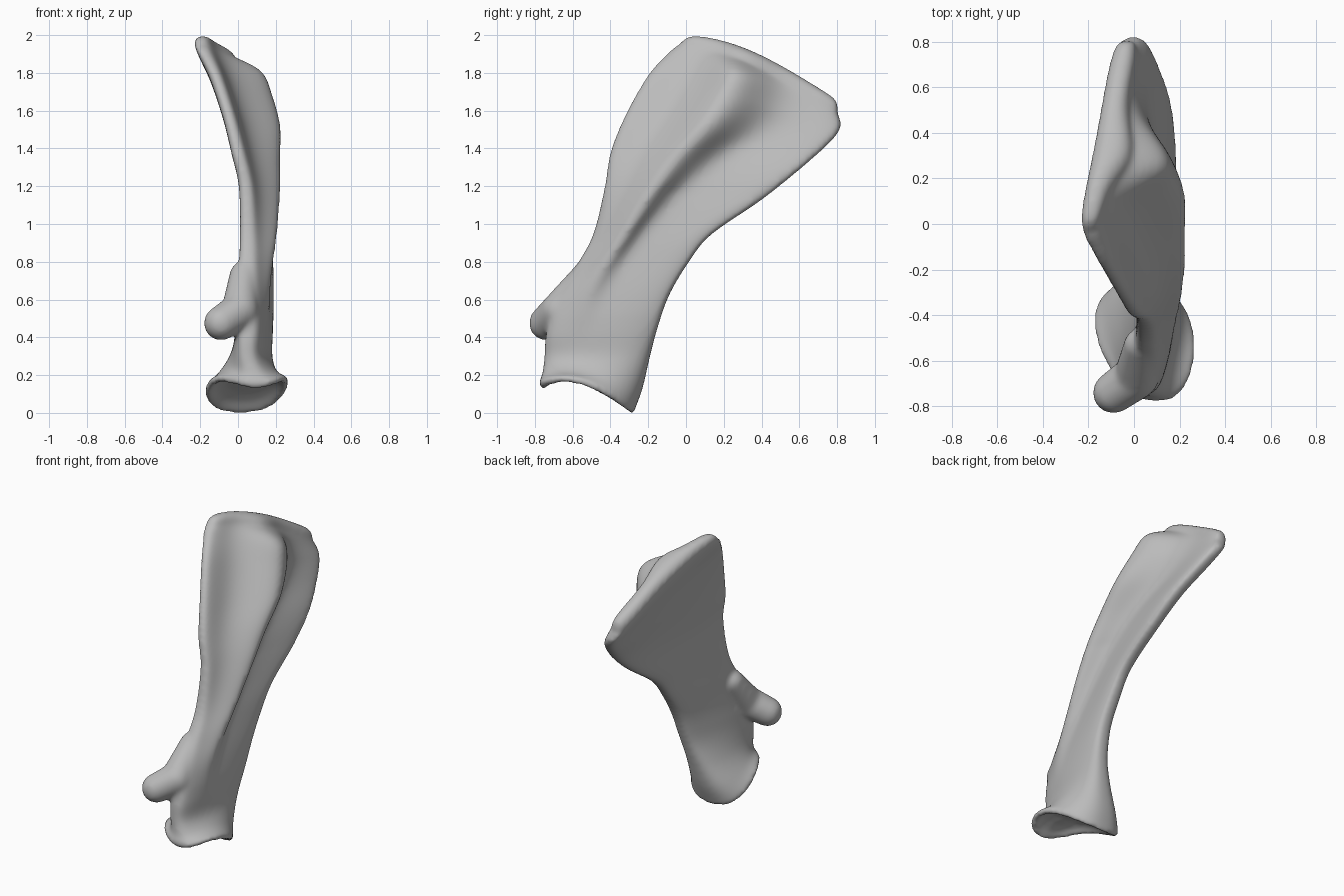
import bpy
import bmesh
from math import cos, sin, pi, exp, sqrt
from mathutils import Vector, Matrix

cube = bpy.data.objects.get("Cube")
if cube:
    bpy.data.objects.remove(cube, do_unlink=True)

# Bone colour
bone_grey = bpy.data.materials.new("bone_grey")
bone_grey.use_nodes = True
colour = (0.5, 0.5, 0.5, 1)
bone_grey.diffuse_color = colour
bone_grey.node_tree.nodes["Principled BSDF"].inputs["Base Color"].default_value = colour

RING = 96   # points around each cross-section
STEPS = 6   # rings between two stations

# Stations from the joint socket up to the top border:
# front y, z | rear y, z | front x, rear x | front, rear half thickness
# | arch | ridge place, ridge height
stations = [
    (-.78, .16, -.27, .02, .10, .01, .18, .25, .08, .3, 0),
    (-.76, .21, -.23, .13, .08, .03, .12, .20, .04, .3, 0),
    (-.75, .30, -.19, .30, .05, .08, .09, .13, 0, .3, 0),
    (-.74, .42, -.15, .45, .05, .12, .09, .09, 0, .3, 0),
    (-.69, .60, -.09, .62, .05, .14, .08, .075, 0, .28, .02),
    (-.58, .78, .01, .79, .05, .145, .075, .07, 0, .26, .05),
    (-.49, .95, .13, .94, .05, .15, .07, .065, 0, .27, .08),
    (-.43, 1.2, .39, 1.12, .04, .145, .065, .07, 0, .31, .11),
    (-.40, 1.38, .58, 1.27, 0, .12, .065, .075, 0, .35, .14),
    (-.32, 1.58, .74, 1.41, -.05, .06, .06, .08, 0, .39, .19),
    (-.20, 1.79, .81, 1.49, -.12, .02, .06, .08, .01, .40, .20),
    (-.09, 1.91, .82, 1.54, -.18, -.01, .065, .08, .04, .39, .19),
    (-.03, 1.955, .80, 1.59, -.20, -.03, .065, .08, .06, .39, .07),
]


def blend(a, b, c, d, u):
    """Smooth spline between b and c."""
    return [q + .5 * u * (r - p + u * (2 * p - 5 * q + 4 * r - s + u * (3 * (q - r) + s - p)))
            for p, q, r, s in zip(a, b, c, d)]


def ramp(value, start, end):
    return min(1, max(0, (value - start) / (end - start)))


def section(row):
    """Closed blade outline with a raised ridge on its outer side."""
    fy, fz, ry, rz, fx, rx, fw, rw, arch, place, ridge = row
    thin = .4 * ramp(fz, .5, 1.2) - .12 * ramp(fz, 1.5, 1.9)
    blunt = .8 - .3 * ramp(fz, .2, .5)
    behind = .1 + .1 * ramp(fz, 1.2, 1.8)
    points = []
    for i in range(RING):
        a = 2 * pi * i / RING
        t = (1 - cos(a)) / 2
        side = 1 if sin(a) >= 0 else -1
        half = (fw + (rw - fw) * t) * abs(sin(a)) ** blunt
        half *= 1 - thin * sin(pi * t)
        x = fx + (rx - fx) * t + side * half
        if side > 0:
            spread = .14 if t < place else behind
            x += ridge * exp(-((t - place) / spread) ** 2) * min(1, 4 * abs(sin(a)))
        z = fz + (rz - fz) * t + arch * sin(pi * t ** .8)
        points.append(Vector((x, fy + (ry - fy) * t, z)))
    return points


def centre_of(points):
    return sum(points, Vector()) / len(points)


rings = []
last = len(stations) - 1
for k in range(last):
    around = [stations[min(last, max(0, k + j))] for j in (-1, 0, 1, 2)]
    for step in range(STEPS):
        rings.append(section(blend(*around, step / STEPS)))
rings.append(section(stations[last]))

# Hollow joint socket with a rounded rim at the lower end
rim = rings[0]
middle = centre_of(rim)
for scale, depth in ((.98, -.02), (.92, -.032), (.85, -.02), (.72, .01), (.5, .035), (.2, .045)):
    rings.insert(0, [middle + (p - middle) * scale + Vector((0, 0, depth)) for p in rim])

# Rounded top border
edge = rings[-1]
heart = centre_of(edge)
for k in (.25, .5, .75, .9, .98):
    shrink = sqrt(1 - k * k)
    cap = []
    for i, p in enumerate(edge):
        spine = (p + edge[-i % RING]) / 2
        inset = (heart - spine) * (1 - shrink) * .17
        cap.append(spine + (p - spine) * shrink + inset + Vector((0, .03, .06)) * k)
    rings.append(cap)

bm = bmesh.new()
loops = [[bm.verts.new(p) for p in ring] for ring in rings]
for low, high in zip(loops, loops[1:]):
    for i in range(RING):
        j = (i + 1) % RING
        bm.faces.new((low[i], low[j], high[j], high[i]))
bm.faces.new(loops[0][::-1])
# Close the top border as a strip between its two sides
top = loops[-1]
for i in range(RING // 2):
    strip = (top[i], top[i + 1], top[-i - 1], top[-i % RING])
    bm.faces.new(list(dict.fromkeys(strip)))

# Hooked process: hulls between pairs of balls at the front of the neck
balls = [((.03, -.53, .73), .075), ((.01, -.67, .54), .1), ((-.09, -.74, .475), .092)]
for pair in (balls[:2], balls[1:]):
    hook = bmesh.new()
    for place, radius in pair:
        bmesh.ops.create_icosphere(hook, subdivisions=3, radius=radius,
                                   matrix=Matrix.Translation(place))
    hull = bmesh.ops.convex_hull(hook, input=hook.verts)
    inner = [v for v in hull["geom_interior"] if isinstance(v, bmesh.types.BMVert)]
    bmesh.ops.delete(hook, geom=inner, context="VERTS")
    hook_mesh = bpy.data.meshes.new("hook")
    hook.to_mesh(hook_mesh)
    hook.free()
    bm.from_mesh(hook_mesh)
    bpy.data.meshes.remove(hook_mesh)

bmesh.ops.recalc_face_normals(bm, faces=bm.faces)
mesh = bpy.data.meshes.new("shoulder_blade")
bm.to_mesh(mesh)
bm.free()
mesh.materials.append(bone_grey)
blade = bpy.data.objects.new("shoulder_blade", mesh)
bpy.context.collection.objects.link(blade)

# Fuse the parts into one smooth bone
fuse = blade.modifiers.new("fuse", "REMESH")
fuse.mode = "VOXEL"
fuse.voxel_size = .013
fuse.use_smooth_shade = True
soften = blade.modifiers.new("soften", "SMOOTH")
soften.factor = .5
soften.iterations = 14
